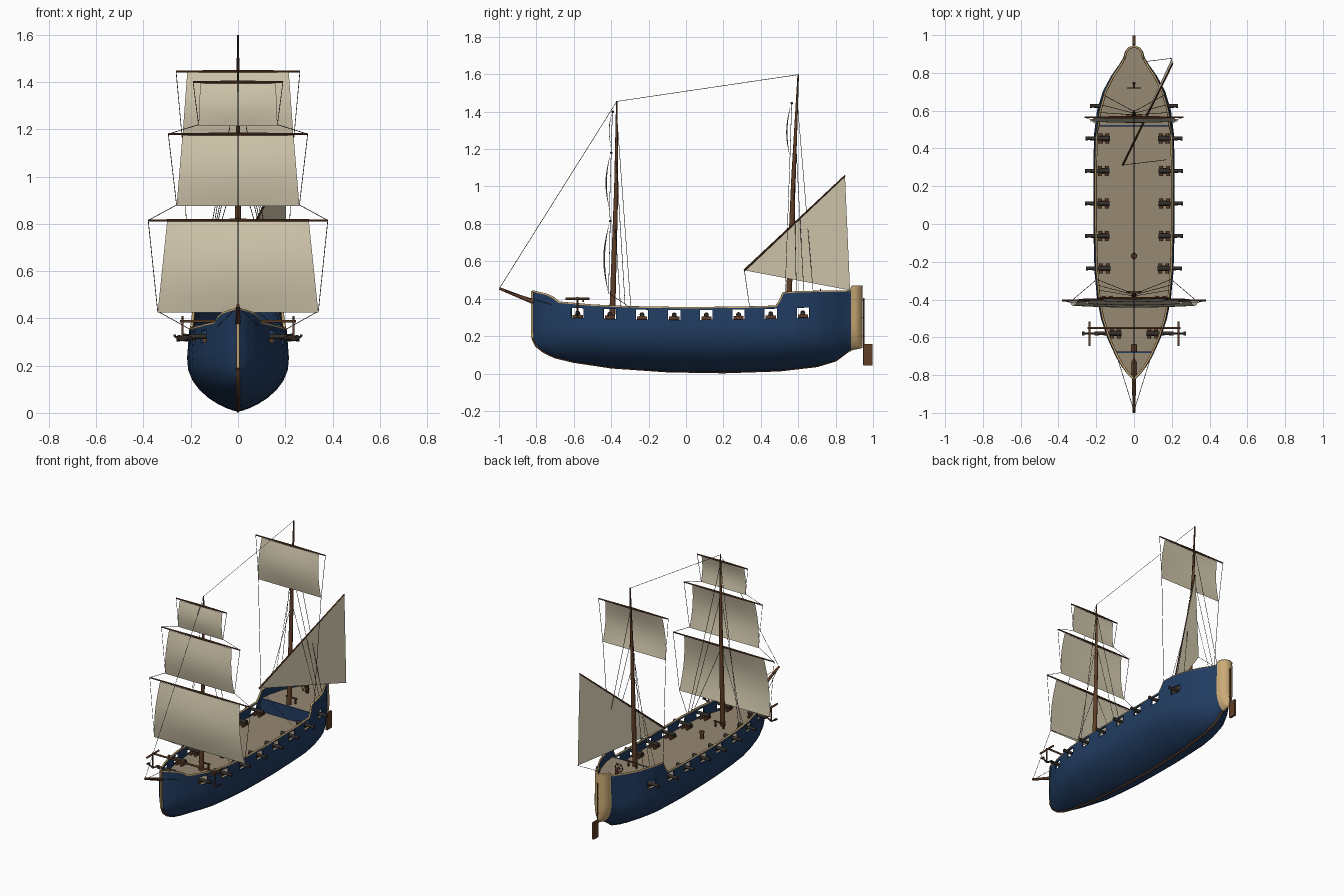
import bpy, bmesh, math
from mathutils import Vector, Matrix

if "Cube" in bpy.data.objects:
    bpy.data.objects.remove(bpy.data.objects["Cube"])

def material(name, r, g, b):
    m = bpy.data.materials.new(name)
    m.diffuse_color = [(c / 255 / 12.92 if c < 11 else ((c / 255 + .055) / 1.055) ** 2.4) for c in (r, g, b)] + [1]
    m.use_nodes = True
    m.node_tree.nodes["Principled BSDF"].inputs["Base Color"].default_value = m.diffuse_color
    return m

BLUE = material("hull blue", 33, 60, 97)
TAN = material("pale wood trim", 203, 171, 118)
DECK = material("deck planks", 151, 137, 116)
WOOD = material("brown wood", 96, 62, 40)
SAIL = material("canvas", 208, 198, 172)
IRON = material("dark iron", 50, 46, 42)
ROPE = material("rope", 72, 66, 60)

# ---------- helpers ----------
def lerp(table, y):
    if y <= table[0][0]: return table[0][1]
    for (a, va), (b, vb) in zip(table, table[1:]):
        if y <= b: return va + (vb - va) * (y - a) / (b - a)
    return table[-1][1]

def finish(bm, name, mats, angle=0.7):
    bmesh.ops.recalc_face_normals(bm, faces=bm.faces)
    for f in bm.faces: f.smooth = True
    for e in bm.edges: e.smooth = not e.is_manifold or e.calc_face_angle(0) < angle
    me = bpy.data.meshes.new(name)
    bm.to_mesh(me); bm.free()
    for m in mats: me.materials.append(m)
    ob = bpy.data.objects.new(name, me)
    bpy.context.collection.objects.link(ob)
    return ob

def tube(bm, p, q, r1, r2=None, n=10):
    p, q = Vector(p), Vector(q)
    d = q - p
    m = Matrix.Translation((p + q) / 2) @ d.to_track_quat('Z', 'Y').to_matrix().to_4x4()
    bmesh.ops.create_cone(bm, cap_ends=True, segments=n, radius1=r1, radius2=r1 if r2 is None else r2,
                          depth=d.length, matrix=m)

def box(bm, c, s):
    bmesh.ops.create_cube(bm, size=1, matrix=Matrix.Translation(c) @ Matrix.Diagonal((*s, 1)))

def lines(name, paths, r, mat, res=0):
    cu = bpy.data.curves.new(name, 'CURVE')
    cu.dimensions, cu.bevel_depth, cu.bevel_resolution, cu.use_fill_caps = '3D', r, res, True
    for path in paths:
        s = cu.splines.new('POLY')
        s.points.add(len(path) - 1)
        for pt, c in zip(s.points, path): pt.co = (*c, 1)
    cu.materials.append(mat)
    ob = bpy.data.objects.new(name, cu)
    bpy.context.collection.objects.link(ob)

# ---------- hull lines: half breadth, keel height, rail height along y ----------
BEAM = [(-.82, 0), (-.79, .034), (-.75, .064), (-.7, .094), (-.6, .14), (-.5, .172), (-.4, .192), (-.25, .206),
        (0, .212), (.3, .212), (.48, .208), (.6, .193), (.7, .163), (.78, .12), (.84, .077), (.88, .053),
        (.91, .045), (.93, .03), (.94, 0)]
KEEL = [(-.82, .19), (-.8, .15), (-.76, .118), (-.7, .09), (-.6, .066), (-.4, .036), (-.1, .015), (.2, .01),
        (.5, .02), (.7, .043), (.8, .073), (.87, .125), (.94, .14)]
RAIL = [(-.82, .44), (-.74, .42), (-.71, .405), (-.68, .38), (-.5, .364), (-.3, .355), (0, .35), (.3, .353),
        (.48, .358), (.5, .385), (.52, .43), (.6, .436), (.875, .44), (.89, .465), (.94, .465)]
PORTS = [.625 - .172 * i for i in range(8)]

def port_z(y): return .287 + .03 * y * y

def half(y, z):
    k = lerp(KEEL, y)
    u = min(max((z - k) / (.8 * (.285 - k)), 0), 1)
    return lerp(BEAM, y) * (1 - (1 - u) ** 2.2) ** .75 * (1 - .05 * max(0, (z - .22) / .14))

edges = [p + s * .033 for p in PORTS for s in (-1, 1)]
extra = [t[0] for t in BEAM + KEEL + RAIL] + [-.82 + .04 * i for i in range(44)]
stations = list(edges)
for y in extra:
    if all(abs(y - o) > .006 for o in stations): stations.append(y)
stations.sort()

# hull shell with open gun ports
bm = bmesh.new()
FR = (1, .8, .62, .46, .32, .2, .11, .05, .015)
rows = []
for y in stations:
    k, zb = lerp(KEEL, y), port_z(y)
    zs = [lerp(RAIL, y), zb + .053] + [k + (zb - k) * f for f in FR]
    side = [(half(y, z), z) for z in zs]
    ring = side + [(0, k)] + [(-x, z) for x, z in reversed(side)]
    rows.append([bm.verts.new((x, y, z)) for x, z in ring])
n = len(rows[0])
for a, b, ya, yb in zip(rows, rows[1:], stations, stations[1:]):
    mid = (ya + yb) / 2
    for j in range(n - 1):
        if j in (1, n - 3) and any(abs(mid - p) < .033 for p in PORTS): continue
        f = bm.faces.new((a[j], b[j], b[j + 1], a[j + 1]))
        f.material_index = 1 if mid > .88 else 0
bmesh.ops.remove_doubles(bm, verts=bm.verts, dist=.0005)
hull = finish(bm, "hull", [BLUE, TAN])
mod = hull.modifiers.new("planking", 'SOLIDIFY')
mod.thickness, mod.offset = .009, 0
bpy.context.view_layer.objects.active = hull
hull.select_set(True)
bpy.ops.object.modifier_apply(modifier="planking")
bpy.ops.object.shade_smooth_by_angle(angle=.7)

# rail cap, keel and stem
lines("rail_cap", [[(s * half(y, lerp(RAIL, y)), y, lerp(RAIL, y)) for y in stations] for s in (-1, 1)], .006, TAN, 1)
lines("keel", [[(0, y, lerp(KEEL, y) - .002) for y in stations if y < .89]], .008, WOOD, 1)
bm = bmesh.new()
box(bm, (0, -.823, .315), (.014, .014, .25))
finish(bm, "stem_post", [TAN])

# decks
def deck(name, y0, y1, z):
    bm = bmesh.new()
    ys = [y0] + [y for y in stations if y0 < y < y1] + [y1]
    prs = [[bm.verts.new((s * half(y, z), y, z)) for s in (-1, 1)] for y in ys]
    for (a, b), (c, d) in zip(prs, prs[1:]): bm.faces.new((a, b, d, c))
    for f in bmesh.ops.extrude_face_region(bm, geom=bm.faces[:])['geom']:
        if isinstance(f, bmesh.types.BMVert): f.co.z -= .006
    finish(bm, name, [DECK])

deck("main_deck", -.8, .92, .284)
deck("fore_deck", -.81, -.68, .355)
deck("quarter_deck", .52, .935, .372)
bm = bmesh.new()
for y, z in ((-.68, .355), (.52, .372)):
    box(bm, (0, y, (z + .284) / 2), (2 * half(y, .33), .008, z - .28))
finish(bm, "deck_bulkheads", [BLUE])

# masts, bowsprit, capstan, fife rails
def mast_y(base, top, z): return base + (top - base) * (z - .29) / 1.2
bm = bmesh.new()
tube(bm, (0, -.395, .285), (0, -.373, 1.0), .016, .011, 14)
tube(bm, (0, -.373, 1.0), (0, -.37, 1.457), .011, .004, 14)
finish(bm, "fore_mast", [WOOD])
bm = bmesh.new()
tube(bm, (0, .545, .285), (0, .575, 1.05), .016, .012, 14)
tube(bm, (0, .575, 1.05), (0, .6, 1.6), .012, .004, 14)
finish(bm, "main_mast", [WOOD])
bm = bmesh.new()
tube(bm, (0, -.64, .312), (0, -.998, .455), .016, .007, 12)
finish(bm, "bowsprit", [WOOD])
bm = bmesh.new()
tube(bm, (0, -.17, .284), (0, -.17, .32), .012, .012, 12)
tube(bm, (0, -.17, .32), (0, -.17, .333), .017, .015, 12)
finish(bm, "capstan", [WOOD])
bm = bmesh.new()
for y, z in ((-.36, .284), (.575, .372)):
    for s in (-1, 1): box(bm, (s * .03, y, z + .02), (.009, .009, .04))
    box(bm, (0, y, z + .035), (.085, .01, .007))
finish(bm, "fife_rails", [WOOD])

# cannons
barrels, carriages = bmesh.new(), bmesh.new()
for y in PORTS:
    z = port_z(y) + .026
    for s in (-1, 1):
        x = half(y, z)
        tube(barrels, (s * (x - .075), y, z), (s * (x + .05), y, z), .013, .009, 12)
        tube(barrels, (s * (x + .043), y, z), (s * (x + .055), y, z), .011, .011, 12)
        box(carriages, (s * (x - .042), y, z - .014), (.055, .03, .016))
        for dx in (-.06, -.024):
            tube(carriages, (s * (x + dx), y - .027, z - .019), (s * (x + dx), y + .027, z - .019), .01)
finish(barrels, "cannon_barrels", [IRON])
finish(carriages, "cannon_carriages", [WOOD])

# anchors on a cat beam
wood, iron = bmesh.new(), bmesh.new()
tube(wood, (-.245, -.55, .388), (.245, -.55, .388), .006)
for s in (-1, 1):
    x = s * .235
    tube(wood, (x, -.645, .4), (x, -.515, .4), .006)
    tube(wood, (x, -.58, .41), (x, -.58, .31), .005)
    for e in (-1, 1):
        tube(iron, (x, -.58, .308), (x + e * .035, -.58, .325), .006, .004)
        box(iron, (x + e * .033, -.58, .327), (.012, .02, .008))
finish(wood, "anchor_beam_and_stocks", [WOOD])
finish(iron, "anchor_flukes", [IRON])

# rudder and helm wheel
bm = bmesh.new()
box(bm, (0, .973, .1), (.014, .05, .114))
tube(bm, (0, .95, .045), (0, .95, .405), .004)
for z in (.2, .3, .39): box(bm, (0, .943, z), (.008, .016, .006))
finish(bm, "rudder", [WOOD])
bm = bmesh.new()
ring = [Vector((math.cos(i * math.pi / 6), 0, math.sin(i * math.pi / 6))) for i in range(12)]
hub = Vector((0, .72, .422))
for i in range(12):
    tube(bm, hub + ring[i] * .027, hub + ring[(i + 1) % 12] * .027, .003, n=6)
    if i % 2 == 0: tube(bm, hub, hub + ring[i] * .037, .002, n=6)
tube(bm, hub, hub + Vector((0, .03, 0)), .005)
box(bm, (0, .745, .397), (.016, .012, .055))
finish(bm, "helm_wheel", [WOOD])

# square sails: name, yard half, top half, foot half, top z, foot z, y
SQUARE = [("fore_course", .38, .30, .34, .815, .43, -.405), ("fore_topsail", .295, .235, .26, 1.18, .88, -.4),
          ("fore_topgallant", .19, .16, .167, 1.40, 1.22, -.392), ("main_topsail", .262, .215, .236, 1.445, 1.16, .565)]
ropes = []
for i, (name, yard, top, foot, z1, z0, y) in enumerate(SQUARE):
    bm = bmesh.new()
    bmesh.ops.create_grid(bm, x_segments=12, y_segments=12, size=1)
    for v in bm.verts:
        t, w = (1 - v.co.y) / 2, v.co.x
        v.co = (w * (top + (foot - top) * t),
                y - .004 - .08 * (z1 - z0) * math.sin(math.pi * t) * (1 - .3 * w * w) - .005 * t, z1 - .005 - (z1 - z0) * t)
    finish(bm, name + "_sail", [SAIL])
    bm = bmesh.new()
    for s in (-1, 1): tube(bm, (0, y, z1), (s * yard, y, z1), .007, .004, 8)
    finish(bm, name + "_yard", [WOOD])
    for s in (-1, 1):
        clew = (s * foot, y - .009, z0)
        ropes.append([(s * yard, y, z1), clew])
        if i in (1, 2): ropes.append([clew, (s * SQUARE[i - 1][1], SQUARE[i - 1][6], SQUARE[i - 1][4])])
        if i == 3: ropes.append([clew, (s * .2, .53, .43)])
        if i == 0: ropes.append([clew, (s * .205, -.3, .355)])

# lateen sail
tack, peak, sheet = Vector((-.06, .312, .552)), Vector((.205, .85, 1.058)), Vector((.2, .877, .445))
bm = bmesh.new()
tube(bm, tack, peak, .006, .004, 8)
finish(bm, "lateen_yard", [WOOD])
bm = bmesh.new()
bm.faces.new([bm.verts.new(p) for p in (tack, peak, sheet)])
finish(bm, "lateen_sail", [SAIL])
ropes += [[tack, (.17, .34, .355)], [sheet, (.06, .86, .44)]]

# stays and shrouds
ropes += [[(0, -.995, .46), (0, -.37, 1.455), (0, .6, 1.598)]]
for s in (-1, 1):
    ropes.append([(0, -.99, .45), (s * half(-.69, .36), -.69, .36)])
    for y, z in ((-.35, .82), (-.325, 1.18), (-.295, 1.4)):
        ropes.append([(0, mast_y(-.39, -.37, z), z), (s * half(y, .355), y, .355)])
    for y, z in ((.59, 1.05), (.63, 1.25), (.68, 1.45)):
        ropes.append([(0, mast_y(.545, .597, z), z), (s * half(y, .436), y, .436)])
lines("rigging", ropes, .0015, ROPE)
